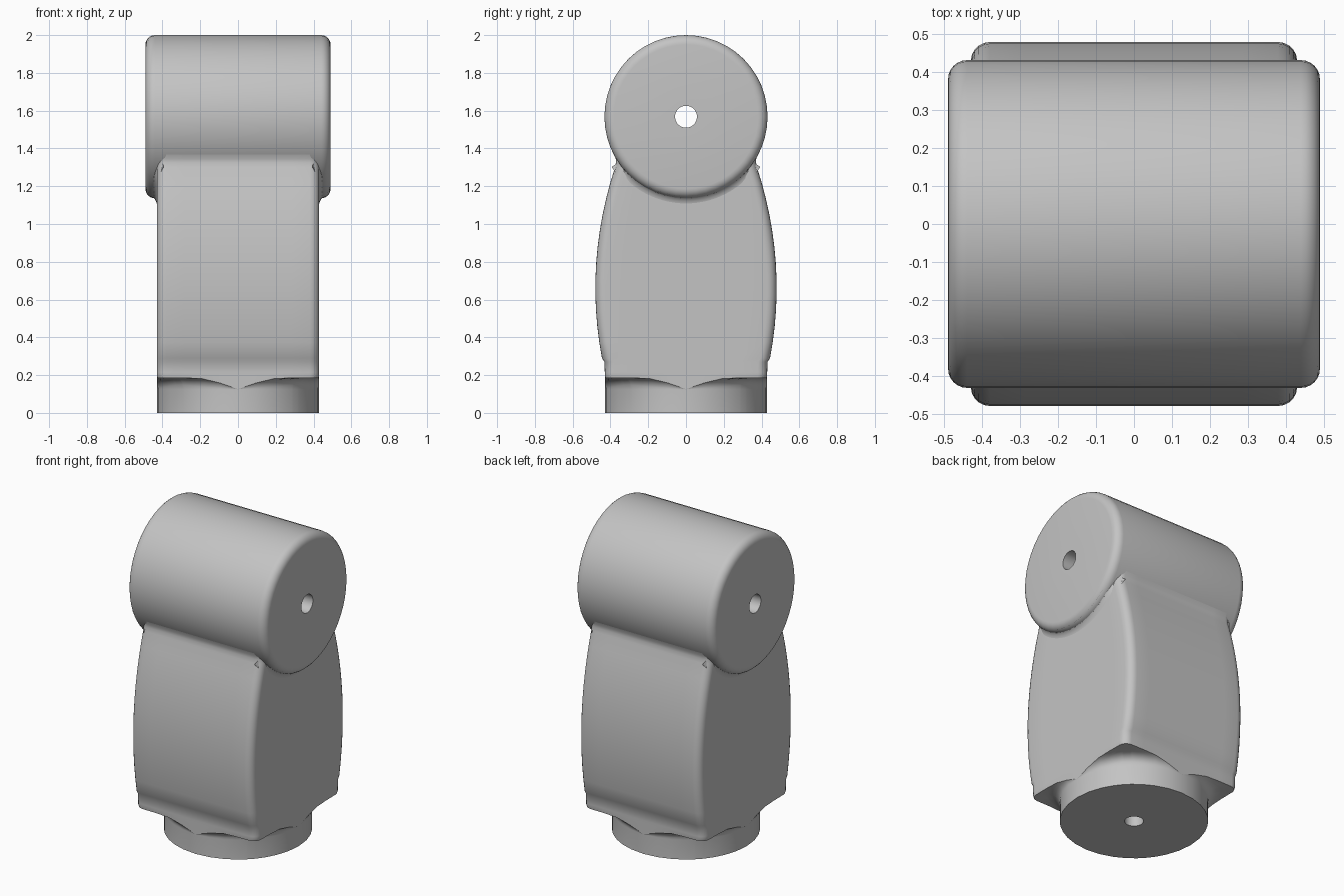
import bpy
import bmesh
from math import sin, cos, pi, sqrt, atan2, radians

cube = bpy.data.objects.get("Cube")
if cube:
    bpy.data.objects.remove(cube)

grey = bpy.data.materials.new("plain grey")
grey.use_nodes = True
COLOUR = (0.55, 0.55, 0.55, 1)
grey.diffuse_color = COLOUR
grey.node_tree.nodes["Principled BSDF"].inputs["Base Color"].default_value = COLOUR

HALF = 0.43        # half width of the body and radius of the foot
DRUM_Z = 1.568     # axis height of the drum
DRUM_R = 0.432


def loft(name, rings, closed_ring=True, closed_path=False, caps=False):
    """Skin a list of equally long rings with quads."""
    bm = bmesh.new()
    rows = [[bm.verts.new(p) for p in ring] for ring in rings]
    n = len(rows[0])
    pairs = list(zip(rows, rows[1:]))
    if closed_path:
        pairs.append((rows[-1], rows[0]))
    for a, b in pairs:
        for i in range(n if closed_ring else n - 1):
            j = (i + 1) % n
            bm.faces.new((a[i], a[j], b[j], b[i]))
    if caps:
        bm.faces.new(rows[0])
        bm.faces.new(rows[-1])
    bmesh.ops.recalc_face_normals(bm, faces=bm.faces)
    mesh = bpy.data.meshes.new(name)
    bm.to_mesh(mesh)
    bm.free()
    mesh.materials.append(grey)
    obj = bpy.data.objects.new(name, mesh)
    bpy.context.collection.objects.link(obj)
    bpy.ops.object.select_all(action="DESELECT")
    obj.select_set(True)
    bpy.context.view_layer.objects.active = obj
    bpy.ops.object.shade_smooth_by_angle(angle=radians(35))
    return obj


def rounded_rect(hx, hy, r=0.05, arc=5, side=8):
    """Outline of a rounded rectangle, with points along the sides."""
    corners = []
    for k, (sx, sy) in enumerate(((1, 1), (-1, 1), (-1, -1), (1, -1))):
        for i in range(arc + 1):
            a = (k + i / arc) * pi / 2
            corners.append((sx * (hx - r) + r * cos(a), sy * (hy - r) + r * sin(a)))
    pts = []
    for i, p in enumerate(corners):
        pts.append(p)
        if i % (arc + 1) == arc:
            q = corners[(i + 1) % len(corners)]
            for s in range(1, side):
                t = s / side
                pts.append((p[0] + (q[0] - p[0]) * t, p[1] + (q[1] - p[1]) * t))
    return pts


# Body: round foot flowing into a rounded square column with bowed front and back
square = rounded_rect(HALF, HALF)
angles = [atan2(y, x) for x, y in square]
reach = [max(0, sqrt(x * x + y * y) - HALF) for x, y in square]


def circle(r, z):
    return [(r * cos(a), r * sin(a), z) for a in angles]


def flare(t):
    """Concave transition from the foot out to the square corners."""
    ring, fillet = [], 0.06
    for a, d in zip(angles, reach):
        s = min(d * t, fillet)
        z = 0.125 + sqrt(fillet ** 2 - (fillet - s) ** 2)
        r = HALF + d * t
        ring.append((r * cos(a), r * sin(a), z))
    return ring


def column(z, hy):
    return [(x, y, z) for x, y in rounded_rect(HALF, hy)]


rings = [circle(0.055, 0.3), circle(0.055, 0), circle(HALF, 0)]
rings += [flare(t) for t in (0, 0.03, 0.08, 0.16, 0.3, 0.5, 0.75, 0.9, 0.97)]
rings += [column(0.2, HALF), column(0.215, HALF), column(0.27, 0.432)]
for i in range(13):
    z = 0.29 + i * 1.01 / 12
    rings.append(column(z, 0.48 - (z - 0.66) ** 2 / 3.94))
rings += [column(z, hy) for z, hy in ((1.325, 0.371), (1.345, 0.372), (1.375, 0.385), (1.42, 0.37))]
loft("body", rings, caps=True)

# Drum: lathed about the x axis, rounded rims, bored right through
rim = 0.05
half_profile = [(0.49, 0.058)]
for i in range(7):
    a = i / 6 * pi / 2
    half_profile.append((0.49 - rim + rim * cos(a), DRUM_R - rim + rim * sin(a)))
profile = half_profile + [(-x, r) for x, r in reversed(half_profile)]
SEGMENTS = 48
loft("drum", [[(x, r * sin(k * 2 * pi / SEGMENTS), DRUM_Z + r * cos(k * 2 * pi / SEGMENTS))
               for x, r in profile] for k in range(SEGMENTS)], closed_path=True)

# Side fillets: concave blends under the overhanging drum ends
for label, side in (("left", 1), ("right", -1)):
    sweep = []
    for k in range(-14, 15):
        phi = radians(k * 4)
        tuck = 0.035 * max(0, (abs(k) - 10) / 4) ** 2
        section = []
        for i in range(7):
            a = i / 6 * pi / 2
            x = 0.472 - 0.044 * sin(a) - tuck
            r = 0.475 - 0.055 * cos(a)
            section.append((side * x, r * sin(phi), DRUM_Z - r * cos(phi)))
        sweep.append(section)
    loft(label + "_side_fillet", sweep, closed_ring=False)
